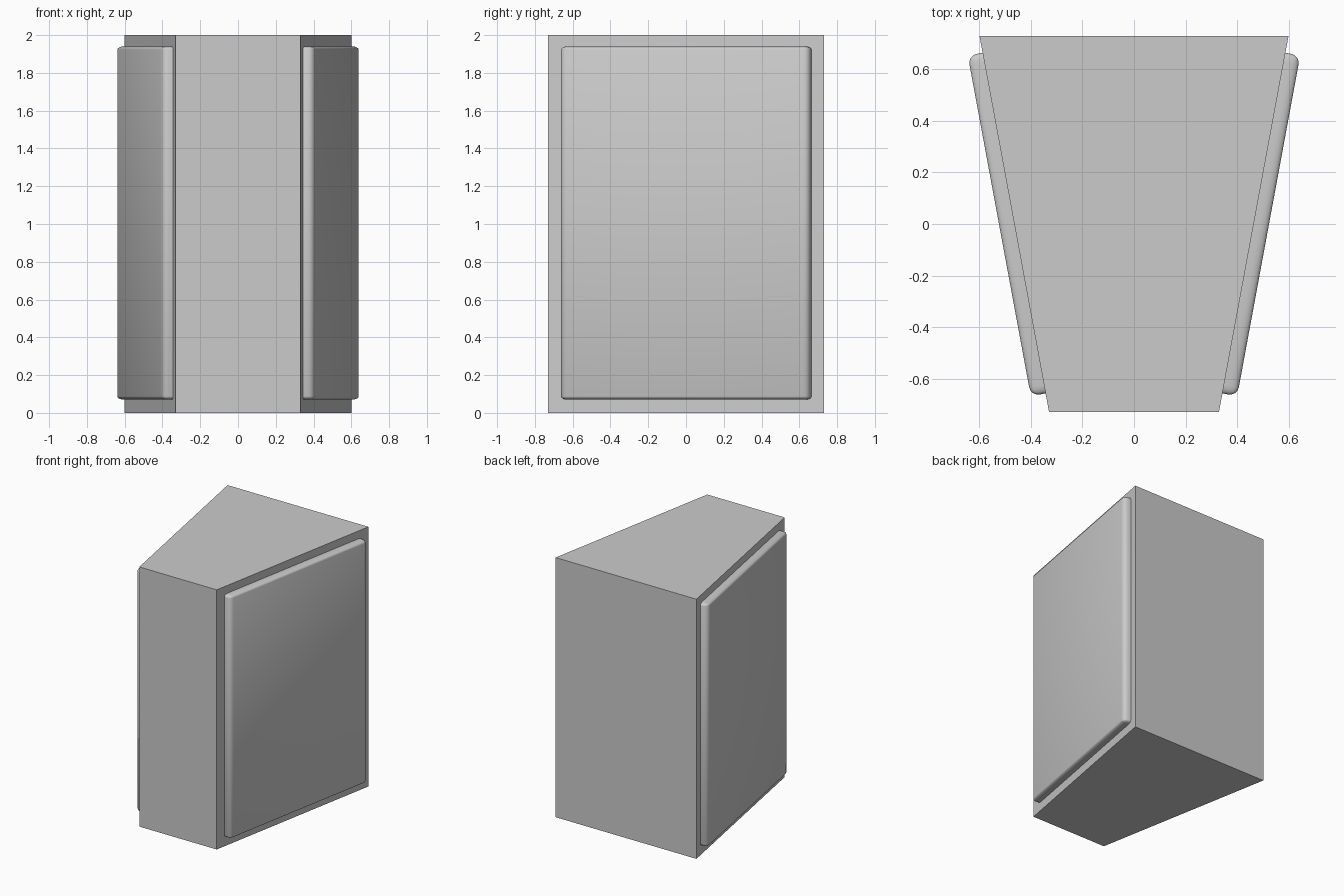
import bpy
import bmesh
import math
from mathutils import Matrix, Vector

cube = bpy.data.objects.get("Cube")
if cube:
    bpy.data.objects.remove(cube, do_unlink=True)

grey = bpy.data.materials.new("light grey")
grey.use_nodes = True
colour = (0.6, 0.6, 0.6, 1)
grey.diffuse_color = colour
grey.node_tree.nodes["Principled BSDF"].inputs["Base Color"].default_value = colour

FRONT, BACK, DEPTH, HEIGHT = 0.33, 0.60, 0.73, 2.0


def add_object(name, bm):
    bmesh.ops.recalc_face_normals(bm, faces=bm.faces)
    mesh = bpy.data.meshes.new(name)
    bm.to_mesh(mesh)
    bm.free()
    mesh.materials.append(grey)
    obj = bpy.data.objects.new(name, mesh)
    bpy.context.collection.objects.link(obj)
    return obj


# Tapered body, narrower at the front
bm = bmesh.new()
outline = [(-FRONT, -DEPTH), (FRONT, -DEPTH), (BACK, DEPTH), (-BACK, DEPTH)]
base = bm.faces.new([bm.verts.new((x, y, 0)) for x, y in outline])
top = bmesh.ops.extrude_face_region(bm, geom=[base])["geom"]
bmesh.ops.translate(bm, vec=(0, 0, HEIGHT),
                    verts=[v for v in top if isinstance(v, bmesh.types.BMVert)])
add_object("body", bm)


# Raised pads lying on the slanted sides, with soft edges
def side_pad(name, side):
    angle = math.atan2(BACK - FRONT, 2 * DEPTH)
    size = Vector((0.11, 1.345, 1.87))
    squash = 0.5  # the rounding is tighter along z
    bm = bmesh.new()
    bmesh.ops.create_cube(bm, size=1)
    bmesh.ops.scale(bm, vec=(size.x, size.y, size.z / squash), verts=bm.verts)
    bmesh.ops.bevel(bm, geom=bm.edges[:], offset=0.035, segments=4,
                    profile=0.5, affect='EDGES')
    bmesh.ops.scale(bm, vec=(1, 1, squash), verts=bm.verts)
    bmesh.ops.transform(bm, matrix=Matrix.Rotation(-angle, 4, 'Z'), verts=bm.verts)
    bmesh.ops.translate(bm, vec=(0.469, 0.003, 1.005), verts=bm.verts)
    bmesh.ops.scale(bm, vec=(side, 1, 1), verts=bm.verts)
    for face in bm.faces:
        face.smooth = True
    add_object(name, bm)


side_pad("left_pad", 1)
side_pad("right_pad", -1)
